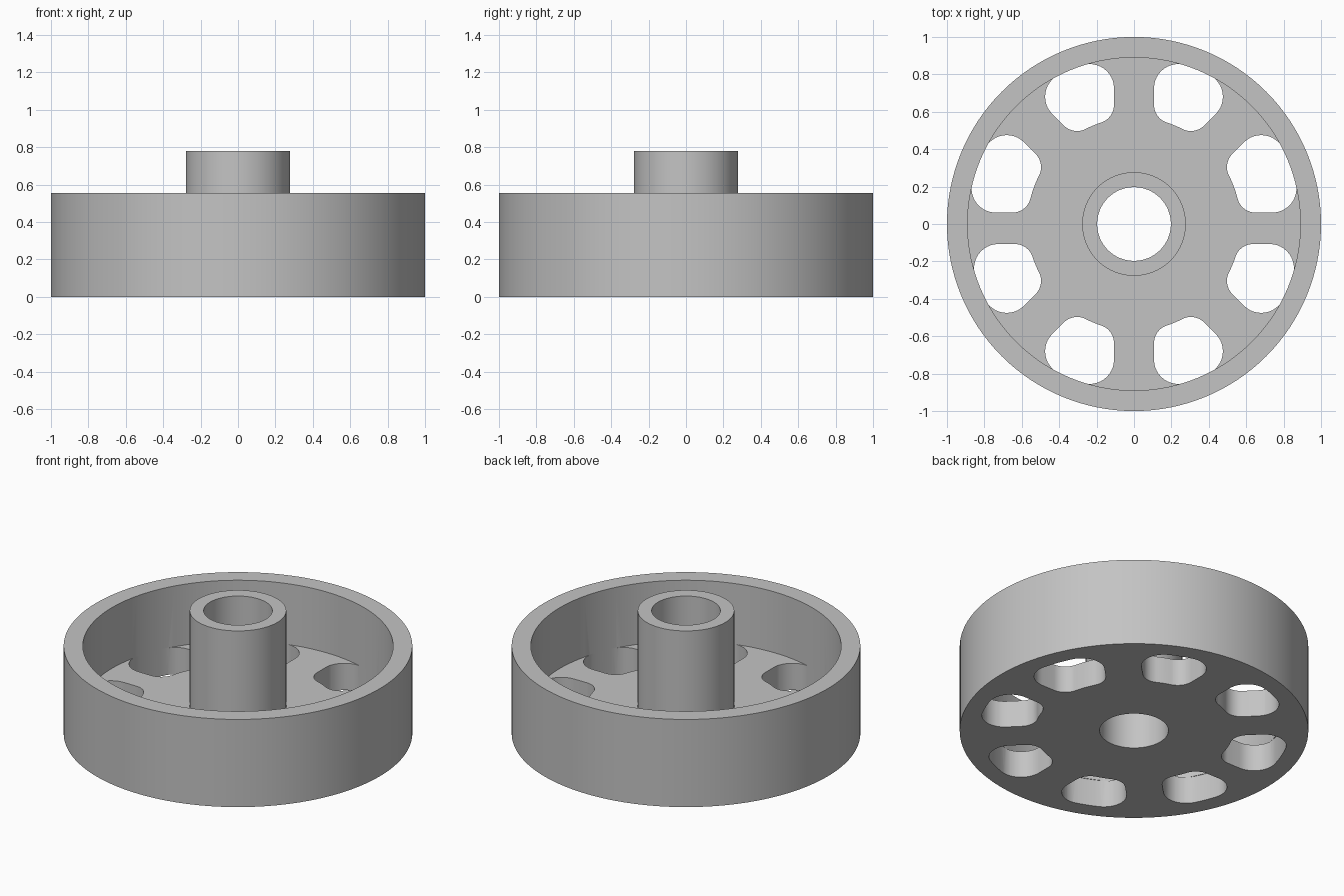
import bpy, bmesh, math
from math import sin, cos, asin, pi, radians

if "Cube" in bpy.data.objects:
    bpy.data.objects.remove(bpy.data.objects["Cube"])

SEGMENTS = 128
FLOOR = 0.17          # thickness of the wheel web
INNER, OUTER = 0.57, 0.893   # radial limits of the web openings
FIL_IN, FIL_OUT = 0.10, 0.13  # corner radii of the openings
SPOKE = 0.107         # half width of a spoke

# Single grey material
grey = bpy.data.materials.new("plain_grey")
grey.use_nodes = True
colour = (0.55, 0.55, 0.55, 1)
grey.diffuse_color = colour
grey.node_tree.nodes["Principled BSDF"].inputs["Base Color"].default_value = colour


def make_object(name, bm):
    bmesh.ops.recalc_face_normals(bm, faces=bm.faces)
    mesh = bpy.data.meshes.new(name)
    bm.to_mesh(mesh)
    bm.free()
    mesh.materials.append(grey)
    obj = bpy.data.objects.new(name, mesh)
    bpy.context.collection.objects.link(obj)
    return obj


def lathe(name, profile):
    """Revolve a closed (radius, height) profile around z."""
    bm = bmesh.new()
    rings = []
    for i in range(SEGMENTS):
        a = 2 * pi * i / SEGMENTS
        rings.append([bm.verts.new((r * cos(a), r * sin(a), z)) for r, z in profile])
    n = len(profile)
    for i in range(SEGMENTS):
        here, there = rings[i], rings[(i + 1) % SEGMENTS]
        for j in range(n):
            k = (j + 1) % n
            bm.faces.new((here[j], there[j], there[k], here[k]))
    return make_object(name, bm)


def arc(centre_angle, centre_radius, radius, start, end, steps=12):
    cx, cy = centre_radius * cos(centre_angle), centre_radius * sin(centre_angle)
    angles = [start + (end - start) * i / steps for i in range(steps + 1)]
    return [(cx + radius * cos(a), cy + radius * sin(a)) for a in angles]


def opening_outline(a0, w0, a1, w1):
    """Rounded opening between two spokes at angles a0, a1 of half widths w0, w1."""
    r_out, r_in = OUTER - FIL_OUT, INNER + FIL_IN
    b0 = a0 + asin((w0 + FIL_OUT) / r_out)
    b1 = a1 - asin((w1 + FIL_OUT) / r_out)
    c0 = a0 + asin((w0 + FIL_IN) / r_in)
    c1 = a1 - asin((w1 + FIL_IN) / r_in)
    pts = arc(b0, r_out, FIL_OUT, a0 - pi / 2, b0)
    pts += arc(0, 0, OUTER, b0, b1, 8)[1:-1]
    pts += arc(b1, r_out, FIL_OUT, b1, a1 + pi / 2)
    pts += arc(c1, r_in, FIL_IN, a1 + pi / 2, c1 + pi)
    pts += arc(0, 0, INNER, c1, c0, 6)[1:-1]
    pts += arc(c0, r_in, FIL_IN, c0 + pi, a0 + 3 * pi / 2)
    return pts


# Wheel: rim, web and hub as one turned body
wheel = lathe("wheel", [
    (0.197, 0), (1, 0), (1, 0.555), (0.89, 0.555),
    (0.89, FLOOR), (0.277, FLOOR), (0.277, 0.778), (0.197, 0.778)])

# Cutter: eight openings through the web, the upper side pair slightly wider
bm = bmesh.new()
for i in range(8):
    w0 = 0.061 if i == 0 else SPOKE
    w1 = 0.061 if i == 3 else SPOKE
    outline = opening_outline(radians(45 * i), w0, radians(45 * (i + 1)), w1)
    low = [bm.verts.new((x, y, -0.1)) for x, y in outline]
    high = [bm.verts.new((x, y, FLOOR + 0.003)) for x, y in outline]
    bm.faces.new(low[::-1])
    bm.faces.new(high)
    for j in range(len(low)):
        k = (j + 1) % len(low)
        bm.faces.new((low[j], low[k], high[k], high[j]))
cutter = make_object("opening_cutter", bm)
cutter.hide_render = True

# Cut the openings and finish the shading
cut = wheel.modifiers.new("openings", "BOOLEAN")
cut.operation = "DIFFERENCE"
cut.solver = "EXACT"
cut.object = cutter
bpy.ops.object.select_all(action="DESELECT")
wheel.select_set(True)
bpy.context.view_layer.objects.active = wheel
bpy.ops.object.modifier_apply(modifier=cut.name)
bpy.data.objects.remove(cutter)
bpy.ops.object.shade_smooth_by_angle(angle=radians(30))
